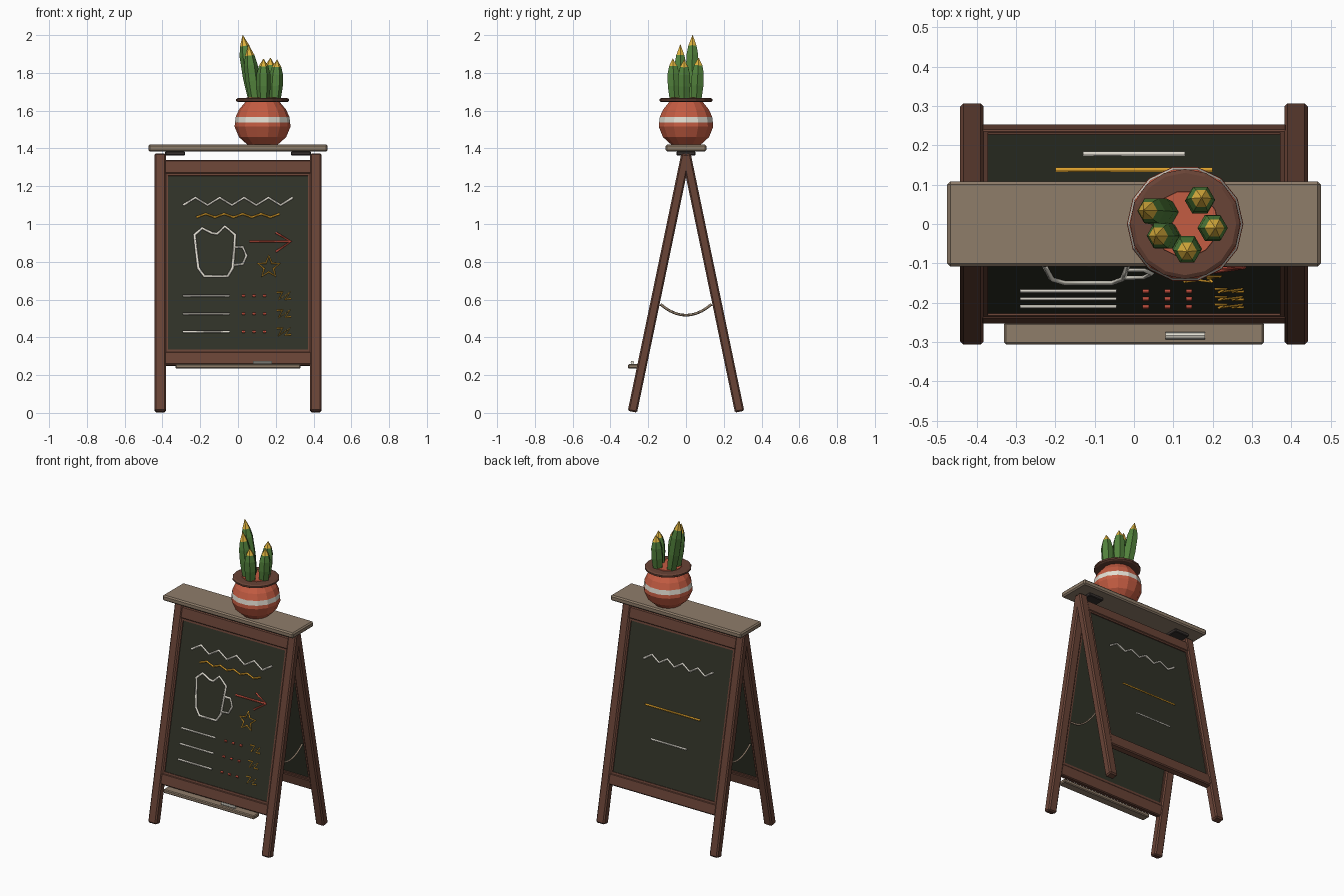
import bpy, bmesh, math
from mathutils import Matrix, Vector

cube = bpy.data.objects.get("Cube")
if cube:
    bpy.data.objects.remove(cube)


def material(name, r, g, b):
    lin = [((c / 255 + 0.055) / 1.055) ** 2.4 for c in (r, g, b)]
    m = bpy.data.materials.new(name)
    m.use_nodes = True
    m.diffuse_color = (*lin, 1)
    m.node_tree.nodes["Principled BSDF"].inputs["Base Color"].default_value = (*lin, 1)
    return m


WOOD = material("dark wood", 104, 67, 54)
PLANK = material("pale wood", 143, 125, 106)
BOARD = material("chalkboard", 48, 50, 39)
CHALK = material("white chalk", 226, 222, 210)
AMBER = material("amber chalk", 226, 164, 46)
CORAL = material("coral chalk", 205, 84, 66)
CLAY = material("terracotta", 196, 92, 66)
GREEN = material("cactus green", 82, 130, 60)
TIP = material("yellow tip", 222, 178, 62)
METAL = material("dark metal", 54, 48, 46)


def add_mesh(name, bm, mats, matrix=Matrix()):
    bmesh.ops.recalc_face_normals(bm, faces=bm.faces)
    me = bpy.data.meshes.new(name)
    bm.to_mesh(me)
    bm.free()
    for m in mats:
        me.materials.append(m)
    ob = bpy.data.objects.new(name, me)
    ob.matrix_world = matrix
    bpy.context.collection.objects.link(ob)
    return ob


def box(name, size, center, mat, matrix=Matrix(), bevel=0.0):
    bm = bmesh.new()
    bmesh.ops.create_cube(bm, size=1, matrix=Matrix.Translation(center) @ Matrix.Diagonal((*size, 1)))
    ob = add_mesh(name, bm, [mat], matrix)
    if bevel:
        mod = ob.modifiers.new("bevel", "BEVEL")
        mod.width, mod.segments = bevel, 1
    return ob


def lathe(name, rings, sides, mats, matrix=Matrix(), rule=lambda z: 0):
    """Closed solid of revolution from (radius, height) rings."""
    bm = bmesh.new()
    loops = [[bm.verts.new((r * math.cos(t), r * math.sin(t), z))
              for t in (2 * math.pi * i / sides for i in range(sides))] for r, z in rings]
    for a, b in zip(loops, loops[1:]):
        for i in range(sides):
            j = (i + 1) % sides
            bm.faces.new((a[i], a[j], b[j], b[i]))
    bm.faces.new(loops[0][::-1])
    bm.faces.new(loops[-1])
    for f in bm.faces:
        f.material_index = rule(f.calc_center_median().z)
    return add_mesh(name, bm, mats, matrix)


def tube(name, paths, radius, mat, matrix=Matrix()):
    cu = bpy.data.curves.new(name, "CURVE")
    cu.dimensions = "3D"
    cu.bevel_depth, cu.bevel_resolution, cu.use_fill_caps = radius, 0, True
    for pts, closed in paths:
        sp = cu.splines.new("POLY")
        sp.points.add(len(pts) - 1)
        for p, co in zip(sp.points, pts):
            p.co = (*co, 1)
        sp.use_cyclic_u = closed
    cu.materials.append(mat)
    ob = bpy.data.objects.new(name, cu)
    ob.matrix_world = matrix
    bpy.context.collection.objects.link(ob)
    return ob


# Leaning panels: local z runs up the board, local -y faces outward
TILT = math.atan2(0.285, 1.37)
UP = 1 / math.cos(TILT)
FRONT = Matrix.Translation((0, -0.285, 0)) @ Matrix.Rotation(-TILT, 4, "X")
BACK = Matrix.Rotation(math.pi, 4, "Z") @ FRONT


def span(name, x0, x1, z0, z1, depth, mat, side, bevel=0.0):
    return box(name, (x1 - x0, depth, (z1 - z0) * UP),
               ((x0 + x1) / 2, 0, (z0 + z1) / 2 * UP), mat, side, bevel)


for label, side in (("front", FRONT), ("back", BACK)):
    for n, s in (("a", -1), ("b", 1)):
        span(f"{label}_leg_{n}", s * 0.412 - 0.03, s * 0.412 + 0.03, 0.006, 1.37, 0.05, WOOD, side, 0.008)
        span(f"{label}_side_trim_{n}", s * 0.379 - 0.008, s * 0.379 + 0.008, 0.32, 1.265, 0.034, WOOD, side)
    span(f"{label}_top_rail", -0.39, 0.39, 1.262, 1.335, 0.042, WOOD, side, 0.006)
    span(f"{label}_bottom_rail", -0.39, 0.39, 0.25, 0.32, 0.042, WOOD, side, 0.006)
    span(f"{label}_top_trim", -0.38, 0.38, 1.252, 1.265, 0.034, WOOD, side)
    span(f"{label}_bottom_trim", -0.38, 0.38, 0.318, 0.331, 0.034, WOOD, side)
    span(f"{label}_chalkboard", -0.385, 0.385, 0.3, 1.28, 0.022, BOARD, side)


# Chalk drawings
def draw(name, lines, mat, radius=0.006, side=FRONT, closed=False, out=0.013):
    paths = [([(x, -out, z * UP) for x, z in pts], closed) for pts in lines]
    tube(name, paths, radius, mat, side)


def wave(width, z, height, count):
    return [(-width + 2 * width * i / count, z + height * (1 if i % 2 else -1)) for i in range(count + 1)]


draw("heading_wave", [wave(0.29, 1.117, 0.02, 9)], CHALK, 0.007)
draw("subheading_wave", [wave(0.22, 1.042, 0.009, 9)], AMBER, 0.006)
draw("mug_outline", [[(-0.23, 0.94), (-0.21, 0.765), (-0.178, 0.72), (-0.055, 0.72), (-0.028, 0.765),
                      (-0.015, 0.94), (-0.07, 0.985), (-0.11, 0.945), (-0.14, 0.95), (-0.19, 0.975)]],
     CHALK, 0.008, closed=True)
draw("mug_handle", [[(-0.02, 0.875), (0.025, 0.875), (0.045, 0.83), (0.025, 0.785), (-0.025, 0.78)]], CHALK, 0.007)
draw("arrow", [[(0.06, 0.905), (0.28, 0.905)], [(0.2, 0.952), (0.28, 0.905), (0.2, 0.85)]], CORAL)
star = [(0.163 + r * math.sin(i * math.pi / 5), 0.77 + r * math.cos(i * math.pi / 5))
        for i, r in enumerate([0.06, 0.026] * 5)]
draw("star", [star], AMBER, 0.005, closed=True, out=0.011)

rows = (0.617, 0.522, 0.427)
draw("menu_lines", [[(-0.29, z), (-0.045, z)] for z in rows], CHALK)
draw("menu_dots", [[(x - 0.008, z), (x + 0.008, z)] for z in rows for x in (0.03, 0.085, 0.14)], CORAL, 0.007)
draw("menu_squiggles", [[(0.205, z + 0.018), (0.235, z + 0.02), (0.215, z - 0.02), (0.275, z + 0.02),
                         (0.25, z - 0.018), (0.28, z - 0.015)] for z in rows], AMBER, 0.005, out=0.011)

draw("back_wave", [wave(0.25, 1.07, 0.018, 9)], CHALK, 0.007, BACK, out=0.016)
draw("back_amber_line", [[(-0.2, 0.785), (0.2, 0.785)]], AMBER, 0.006, BACK, out=0.017)
draw("back_white_line", [[(-0.13, 0.59), (0.13, 0.59)]], CHALK, 0.006, BACK, out=0.017)

# Top shelf, hinges, chalk ledge and sagging ties
box("top_shelf", (0.95, 0.216, 0.036), (0, 0, 1.402), PLANK, bevel=0.008)
for n, s in (("right", -1), ("left", 1)):
    box(f"{n}_hinge", (0.105, 0.1, 0.022), (s * 0.333, 0, 1.374), METAL, bevel=0.004)
    sag = [(s * 0.372, 0.135 * t, 0.517 + 0.058 * t * t) for t in (i / 5 for i in range(-5, 6))]
    tube(f"{n}_tie", [(sag, False)], 0.007, PLANK)
box("chalk_ledge", (0.66, 0.056, 0.024), (0, -0.278, 0.246), PLANK, bevel=0.005)
lathe("chalk_stick", [(0.009, -0.05), (0.009, 0.05)], 8, [CHALK],
      Matrix.Translation((0.13, -0.284, 0.267)) @ Matrix.Rotation(math.pi / 2, 4, "Y"))

# Pot with painted band, rim and soil
POT = Matrix.Translation((0.13, 0, 0))
lathe("pot", [(0.08, 1.42), (0.125, 1.46), (0.148, 1.515), (0.146, 1.537), (0.142, 1.567),
              (0.125, 1.605), (0.092, 1.645)], 14, [CLAY, CHALK], POT,
      lambda z: 1 if 1.54 < z < 1.565 else 0)
lathe("pot_rim", [(0.13, 1.645), (0.14, 1.651), (0.14, 1.661), (0.13, 1.667)], 16, [WOOD], POT)
lathe("pot_mouth", [(0.088, 1.65), (0.084, 1.671)], 14, [CLAY], POT)

# Cactus spikes: base point, tip point
spikes = [((0.085, 0.03), (0.025, 0.035, 2.0)), ((0.09, -0.03), (0.055, -0.03, 1.95)),
          ((0.165, 0.055), (0.172, 0.067, 1.88)), ((0.195, -0.01), (0.207, -0.01, 1.87)),
          ((0.135, -0.06), (0.135, -0.07, 1.875))]
for i, (base, tip) in enumerate(spikes):
    foot = Vector((*base, 1.655))
    axis = Vector(tip) - foot
    h = axis.length
    cap = 0.06 if h < 0.25 else 0.09
    place = Matrix.Translation(foot) @ Vector((0, 0, 1)).rotation_difference(axis).to_matrix().to_4x4()
    lathe(f"cactus_spike_{i + 1}", [(0.03, 0), (0.038, h * 0.35), (0.036, h - cap - 0.02),
                                    (0.025, h - cap * 0.65), (0.001, h)],
          6, [GREEN, TIP], place, lambda z, c=h - cap * 0.6: 1 if z > c else 0)
